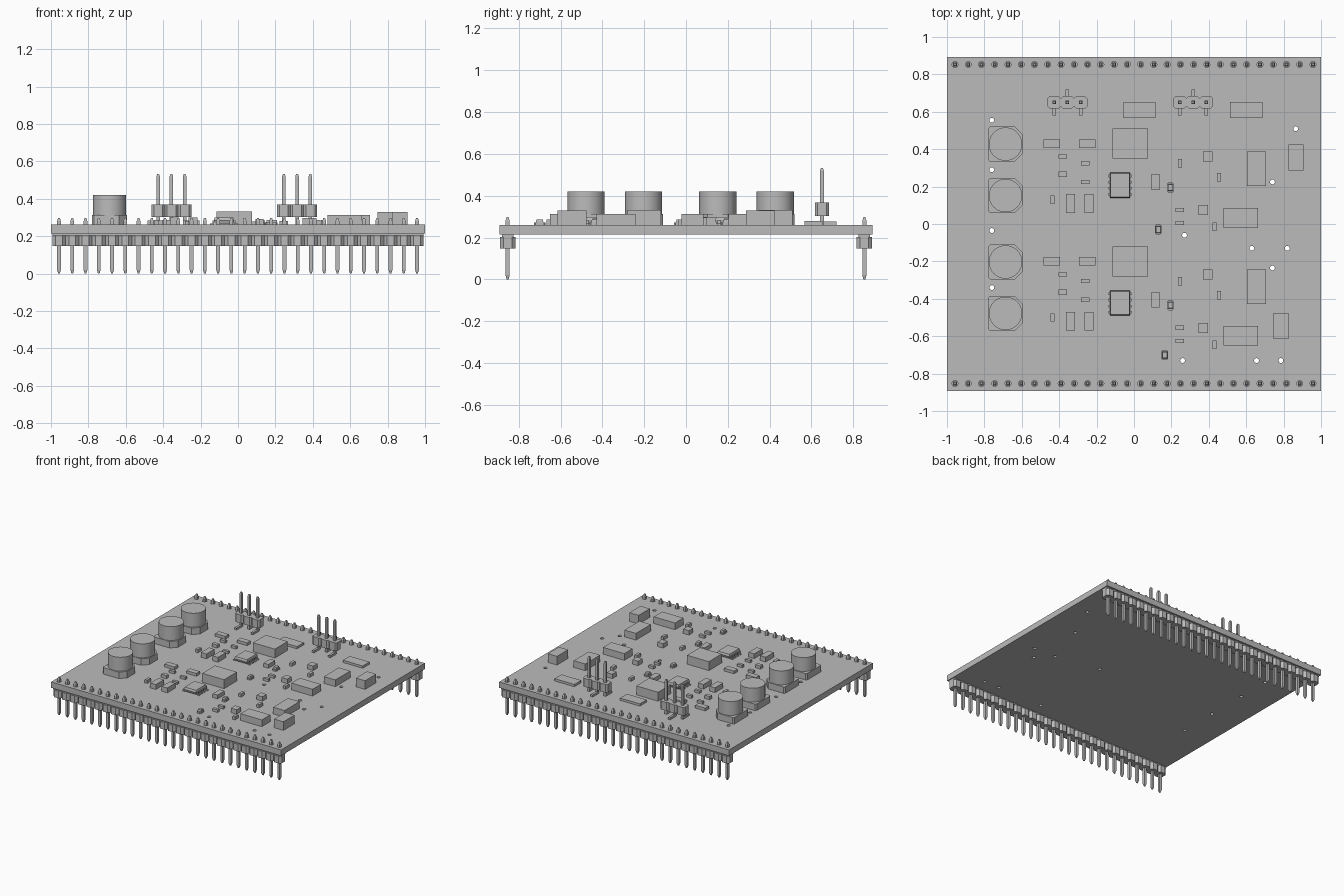
import bpy
import bmesh
from math import cos, sin, tau, radians
from mathutils import Vector

cube = bpy.data.objects.get("Cube")
if cube:
    bpy.data.objects.remove(cube, do_unlink=True)

grey = bpy.data.materials.new("plain grey")
grey.use_nodes = True
colour = (0.5, 0.5, 0.5, 1)
grey.diffuse_color = colour
grey.node_tree.nodes["Principled BSDF"].inputs["Base Color"].default_value = colour

BOTTOM, TOP = 0.215, 0.261
CHANNEL_SHIFT = -0.63
PITCH = 0.0709


def finish(name, bm, smooth=False):
    """Turn a bmesh into a named object."""
    bmesh.ops.recalc_face_normals(bm, faces=bm.faces)
    mesh = bpy.data.meshes.new(name)
    bm.to_mesh(mesh)
    bm.free()
    mesh.materials.append(grey)
    obj = bpy.data.objects.new(name, mesh)
    bpy.context.collection.objects.link(obj)
    bpy.ops.object.select_all(action="DESELECT")
    obj.select_set(True)
    bpy.context.view_layer.objects.active = obj
    if smooth:
        bpy.ops.object.shade_smooth_by_angle(angle=radians(35))
    return obj


def loft(bm, x, y, outline, levels):
    """Stack scaled copies of an outline at (height, scale) levels and cap the ends."""
    rings = [[bm.verts.new((x + px * s, y + py * s, z)) for px, py in outline]
             for z, s in levels]
    for low, high in zip(rings, rings[1:]):
        for i in range(len(outline)):
            bm.faces.new((low[i - 1], low[i], high[i], high[i - 1]))
    bm.faces.new(rings[0][::-1])
    bm.faces.new(rings[-1])


def rect(w, d, cut=0.0):
    """Rectangle outline, with cut corners when asked for."""
    w, d = w / 2, d / 2
    if not cut:
        return [(-w, -d), (w, -d), (w, d), (-w, d)]
    return [(cut - w, -d), (w - cut, -d), (w, cut - d), (w, d - cut),
            (w - cut, d), (cut - w, d), (-w, d - cut), (-w, cut - d)]


def circle(r, n):
    return [(r * cos(tau * i / n), r * sin(tau * i / n)) for i in range(n)]


def box(bm, x, y, w, d, z0, z1, cut=0.0):
    loft(bm, x, y, rect(w, d, cut), [(z0, 1), (z1, 1)])


def both_channels(places):
    """Yield each place and its repeat in the second channel."""
    for x, y in places:
        yield x, y
        yield x, y + CHANNEL_SHIFT


pin_places = [((i - 13.5) * PITCH, side * 0.853) for side in (-1, 1) for i in range(28)]

# Circuit board with vias and pin holes
bm = bmesh.new()
box(bm, 0, 0, 2, 1.786, BOTTOM, TOP)
board = finish("circuit_board", bm)
vias = [(-.76, .555), (-.76, .29), (-.76, -.035), (-.76, -.34), (.865, .51),
        (.74, .225), (.63, -.13), (.82, -.13), (.74, -.235), (.27, -.06),
        (.26, -.73), (.655, -.73), (.785, -.73)]
bm = bmesh.new()
for x, y in vias:
    loft(bm, x, y, circle(0.013, 16), [(BOTTOM - 0.1, 1), (TOP + 0.1, 1)])
for x, y in pin_places:
    loft(bm, x, y, circle(0.016, 12), [(BOTTOM - 0.1, 1), (TOP + 0.1, 1)])
cutter = finish("hole_cutter", bm)
cutter.hide_render = True
holes = board.modifiers.new("holes", "BOOLEAN")
holes.operation = "DIFFERENCE"
holes.solver = "EXACT"
holes.object = cutter
bpy.context.view_layer.objects.active = board
bpy.ops.object.modifier_apply(modifier="holes")
bpy.data.objects.remove(cutter, do_unlink=True)

# Edge pin headers: notched housings and pointed pins
housing, pins = bmesh.new(), bmesh.new()
for x, y in pin_places:
    box(housing, x, y, PITCH, 0.074, 0.147, BOTTOM - 0.012, 0.017)
    box(housing, x, y, PITCH, 0.054, BOTTOM - 0.012, BOTTOM)
    loft(pins, x, y, rect(0.02, 0.02),
         [(0, 0.45), (0.02, 1), (0.28, 1), (0.298, 0.45)])
finish("edge_header_housings", housing)
finish("edge_header_pins", pins)

# Inductors: base plate with cut corners and a round can
bases, cans = bmesh.new(), bmesh.new()
base_outline = [(-.093, -.083), (-.083, -.093), (.05, -.093), (.093, -.05),
                (.093, .05), (.05, .093), (-.083, .093), (-.093, .083)]
for x, y in both_channels([(-.687, .427), (-.687, .152)]):
    loft(bases, x, y, base_outline, [(TOP, 1), (0.312, 1)])
    loft(cans, x, y, circle(0.089, 48), [(0.312, 1), (0.421, 1)])
finish("inductor_bases", bases)
finish("inductor_cans", cans, smooth=True)

# Rectangular parts repeated in both channels: width, depth, height, places
repeated = {
    "medium_resistors": (.087, .045, .022, [(-.44, .43), (-.25, .43)]),
    "small_resistors": (.045, .022, .02, [(-.38, .36), (-.26, .325), (-.26, .225),
                                          (.245, .075), (.245, .005)]),
    "wide_resistors": (.045, .03, .025, [(-.38, .265)]),
    "small_capacitors": (.022, .045, .025, [(-.435, .13), (.245, .325),
                                            (.455, .25), (.43, -.015)]),
    "tall_capacitors": (.048, .1, .038, [(-.34, .11), (-.24, .11)]),
    "square_capacitors": (.05, .053, .035, [(.395, .36), (.37, .075)]),
    "diodes": (.043, .085, .03, [(.115, .225)]),
    "power_modules": (.19, .16, .07, [(-.02, .43)]),
    "wide_power_capacitors": (.185, .105, .053, [(.57, .032)]),
    "deep_power_capacitors": (.1, .185, .053, [(.655, .295)]),
}
for name, (w, d, h, places) in repeated.items():
    bm = bmesh.new()
    for x, y in both_channels(places):
        box(bm, x, y, w, d, TOP, TOP + h)
    finish(name, bm)

# Single rectangular parts
single = {
    "low_blocks": (.172, .085, .018, [(.03, .61), (.6, .61)]),
    "tall_blocks": (.08, .138, .068, [(.865, .355), (.785, -.545)]),
}
for name, (w, d, h, places) in single.items():
    bm = bmesh.new()
    for x, y in places:
        box(bm, x, y, w, d, TOP, TOP + h)
    finish(name, bm)

# Controller chips: tapered body with four bent leads on each side
bodies, leads = bmesh.new(), bmesh.new()
for x, y in both_channels([(-.075, .207)]):
    loft(bodies, x, y, rect(0.108, 0.135),
         [(TOP + 0.006, 0.92), (TOP + 0.022, 1), (TOP + 0.038, 0.92)])
    for side in (-1, 1):
        for i in range(4):
            ly = y + (i - 1.5) * 0.033
            box(leads, x + side * 0.066, ly, 0.016, 0.014, TOP, TOP + 0.006)
            box(leads, x + side * 0.057, ly, 0.008, 0.014, TOP, TOP + 0.024)
finish("controller_chip_bodies", bodies)
finish("controller_chip_leads", leads)

# Small indicator lamps: stepped rounded bodies
bm = bmesh.new()
lamps = list(both_channels([(.195, .195)])) + [(.13, -.03), (.165, -.7)]
for x, y in lamps:
    box(bm, x, y, 0.035, 0.054, TOP, TOP + 0.012, 0.007)
    loft(bm, x, y, rect(0.029, 0.036), [(TOP + 0.012, 1), (TOP + 0.026, 0.85)])
finish("indicator_lamps", bm)

# Upright three-pin connectors with alternating feet
housing, pins = bmesh.new(), bmesh.new()
for cx in (-.356, .316):
    for i in (-1, 0, 1):
        x, y = cx + i * PITCH, 0.65
        box(housing, x, y, PITCH, 0.067, 0.303, 0.368, 0.012)
        loft(pins, x, y, rect(0.018, 0.018), [(TOP, 1), (0.52, 1), (0.532, 0.6)])
        foot = Vector((0, -0.035 if i else 0.035))
        box(pins, x, y + foot.y, 0.018, 0.07, TOP, TOP + 0.016)
finish("upright_connector_housings", housing)
finish("upright_connector_pins", pins)
